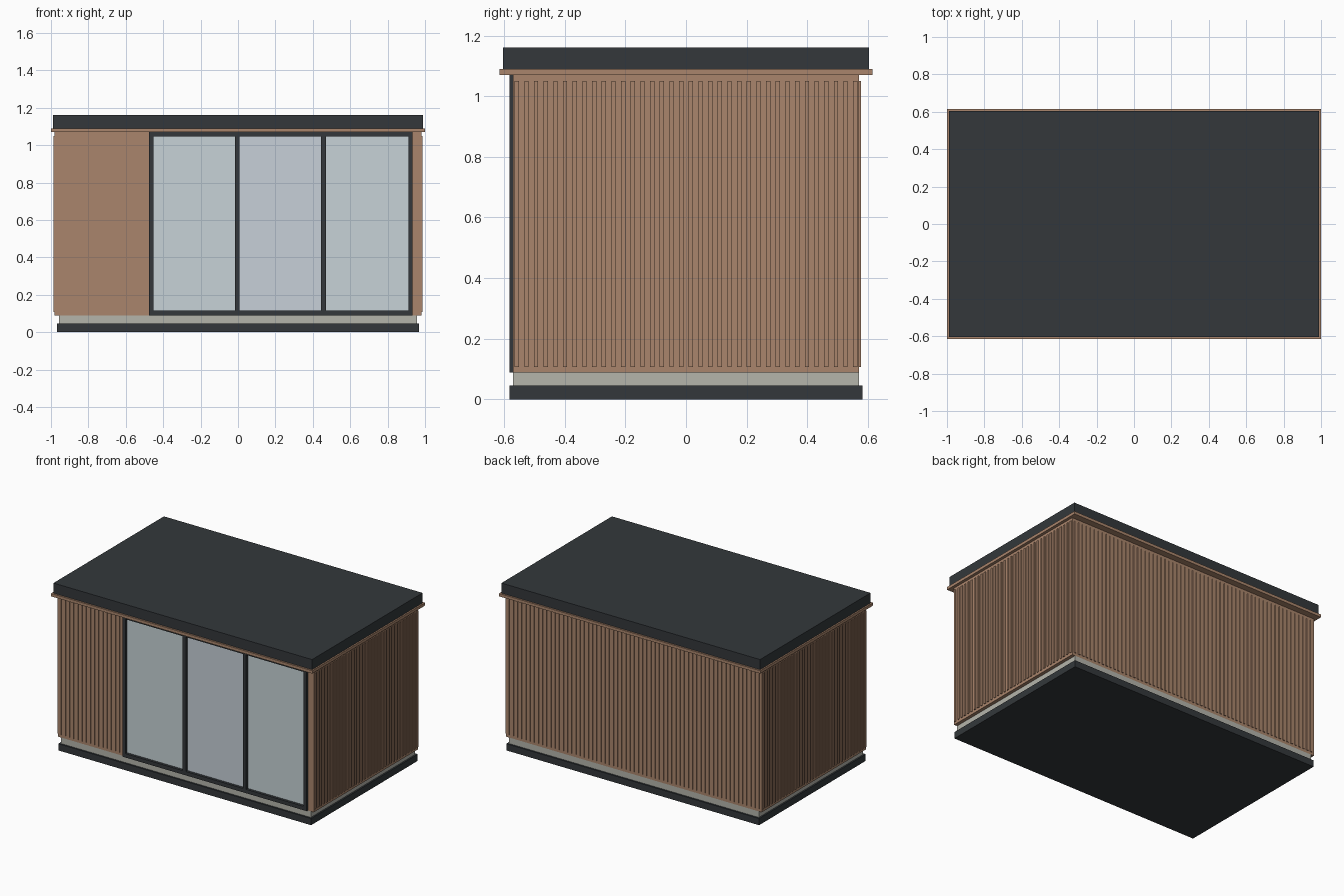
import bpy, bmesh
from mathutils import Matrix, Vector

if "Cube" in bpy.data.objects:
    bpy.data.objects.remove(bpy.data.objects["Cube"])


def material(name, rgb):
    m = bpy.data.materials.new(name)
    m.diffuse_color = (*rgb, 1)
    m.use_nodes = True
    m.node_tree.nodes["Principled BSDF"].inputs["Base Color"].default_value = m.diffuse_color
    return m


WOOD = material("wood", (0.40, 0.235, 0.15))
DARK = material("dark_metal", (0.033, 0.039, 0.043))
STONE = material("plinth_grey", (0.46, 0.46, 0.41))
GLASS = material("glass", (0.57, 0.65, 0.68))
GLASS_MID = material("glass_middle", (0.57, 0.63, 0.69))


def boxes(name, mat, extents):
    """One object from boxes given as (x0, x1, y0, y1, z0, z1)."""
    bm = bmesh.new()
    for x0, x1, y0, y1, z0, z1 in extents:
        centre = Vector(((x0 + x1) / 2, (y0 + y1) / 2, (z0 + z1) / 2))
        size = Matrix.Diagonal((x1 - x0, y1 - y0, z1 - z0, 1))
        bmesh.ops.create_cube(bm, size=1, matrix=Matrix.Translation(centre) @ size)
    me = bpy.data.meshes.new(name)
    bm.to_mesh(me)
    bm.free()
    ob = bpy.data.objects.new(name, me)
    me.materials.append(mat)
    bpy.context.collection.objects.link(ob)
    return ob


WX, WY = 0.98, 0.571        # wall half sizes
Z0, Z1 = 0.088, 1.07        # wall bottom and top
S0, S1 = 0.107, 1.05        # slat bottom and top
OUT, PITCH, HALF = 0.006, 0.0319, 0.007
FX0, FX1 = -0.476, 0.934    # door frame sides

# Base, plinth, trim and roof
boxes("base_slab", DARK, [(-0.968, 0.968, -0.583, 0.583, 0, 0.046)])
boxes("plinth", STONE, [(-0.957, 0.957, -WY, WY, 0.046, Z0)])
boxes("eaves_trim", WOOD, [(-1, 1, -0.616, 0.616, Z1, 1.09)])
boxes("roof", DARK, [(-0.99, 0.99, -0.604, 0.604, 1.09, 1.16)])

# Walls, with the front skin left open for the doors
boxes("wall_body", WOOD, [(-WX, WX, -0.55, WY, Z0, Z1)])
boxes("front_wall_panels", WOOD, [(-WX, FX0, -WY, -0.55, Z0, Z1),
                                  (FX1, WX, -WY, -0.55, Z0, Z1)])


# Vertical slats
def centres(n):
    return [(i - (n - 1) / 2) * PITCH for i in range(n)]


side = boxes("side_slats", WOOD, [(WX - 0.005, WX + OUT, c - HALF, c + HALF, S0, S1)
                                  for c in centres(36)])
side.modifiers.new("mirror", 'MIRROR')
boxes("back_slats", WOOD, [(c - HALF, c + HALF, WY - 0.005, WY + OUT, S0, S1)
                           for c in centres(61)])
boxes("front_slats", WOOD, [(c - HALF, c + HALF, -WY - OUT, -WY + 0.005, S0, S1)
                            for c in centres(61) if c + HALF < FX0])

# Sliding door frame and mullions
YF, YB = -0.583, -0.55
boxes("door_frame", DARK, [
    (FX0, -0.453, YF, YB, Z0, Z1), (0.911, FX1, YF, YB, Z0, Z1),
    (-0.453, 0.911, YF, YB, Z0, 0.115), (-0.453, 0.911, YF, YB, 1.045, Z1),
    (-0.017, 0.009, YF, YB, 0.115, 1.045), (0.445, 0.471, YF, YB, 0.115, 1.045)])

# Glass panes
for name, x0, x1, mat in (("glass_left", -0.453, -0.017, GLASS),
                          ("glass_middle", 0.009, 0.445, GLASS_MID),
                          ("glass_right", 0.471, 0.911, GLASS)):
    boxes(name, mat, [(x0, x1, -0.565, YB, 0.115, 1.045)])
